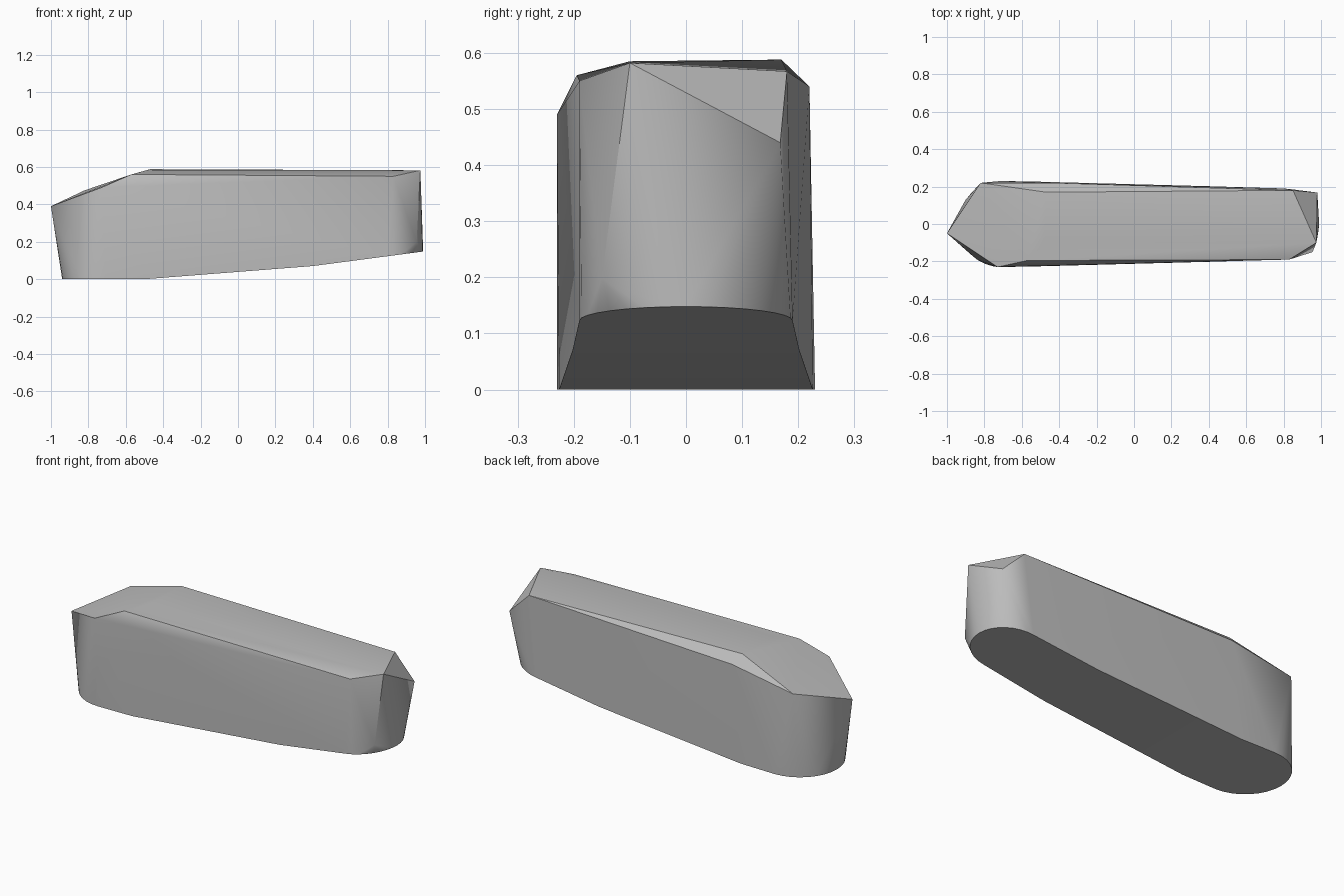
import bpy, bmesh, math
from mathutils import Vector

default = bpy.data.objects.get("Cube")
if default:
    bpy.data.objects.remove(default, do_unlink=True)

stone = bpy.data.materials.new("stone_grey")
stone.use_nodes = True
grey = (0.5, 0.5, 0.5, 1)
stone.diffuse_color = grey
stone.node_tree.nodes["Principled BSDF"].inputs["Base Color"].default_value = grey


def keel_height(x):
    """Underside: flat at the left, rising in two slopes to the right."""
    return max(0, 0.078 * (x + 0.5), 0.07 + 0.132 * (x - 0.4))


def round_end(cx, radius, side, steps=16):
    """Half circle of underside rim points, bulging towards side."""
    for i in range(steps + 1):
        a = math.pi * (i / steps - 0.5)
        x = cx + side * radius * math.cos(a)
        yield Vector((x, radius * math.sin(a), keel_height(x)))


# Rounded underside rim
points = list(round_end(-0.71, 0.23, -1)) + list(round_end(0.8, 0.19, 1))
for x, y in ((-0.5, 0.226), (0.4, 0.202)):
    points += [Vector((x, s * y, keel_height(x))) for s in (-1, 1)]

# Chipped upper corners
points += [Vector(p) for p in (
    (-1, -0.05, 0.39),
    (-0.82, 0.22, 0.475), (-0.47, 0.17, 0.588), (-0.44, 0.22, 0.54),
    (0.85, 0.18, 0.567), (0.98, 0.168, 0.44),
    (0.975, -0.1, 0.582), (0.955, -0.15, 0.198), (0.83, -0.19, 0.55),
    (-0.73, -0.23, 0.49), (-0.57, -0.195, 0.56), (-0.48, -0.1, 0.585),
)]

# Stone block wrapped around those corners
bm = bmesh.new()
for p in points:
    bm.verts.new(p)
hull = bmesh.ops.convex_hull(bm, input=bm.verts)
unused = {g for g in hull["geom_interior"] + hull["geom_unused"]
          if isinstance(g, bmesh.types.BMVert)}
bmesh.ops.delete(bm, geom=list(unused), context="VERTS")
bmesh.ops.dissolve_limit(bm, angle_limit=math.radians(0.5),
                         verts=bm.verts, edges=bm.edges)
bmesh.ops.recalc_face_normals(bm, faces=bm.faces)
mesh = bpy.data.meshes.new("stone_block")
bm.to_mesh(mesh)
bm.free()
mesh.materials.append(stone)
block = bpy.data.objects.new("stone_block", mesh)
bpy.context.collection.objects.link(block)

bpy.ops.object.select_all(action="DESELECT")
block.select_set(True)
bpy.context.view_layer.objects.active = block
bpy.ops.object.shade_smooth_by_angle(angle=math.radians(30))
